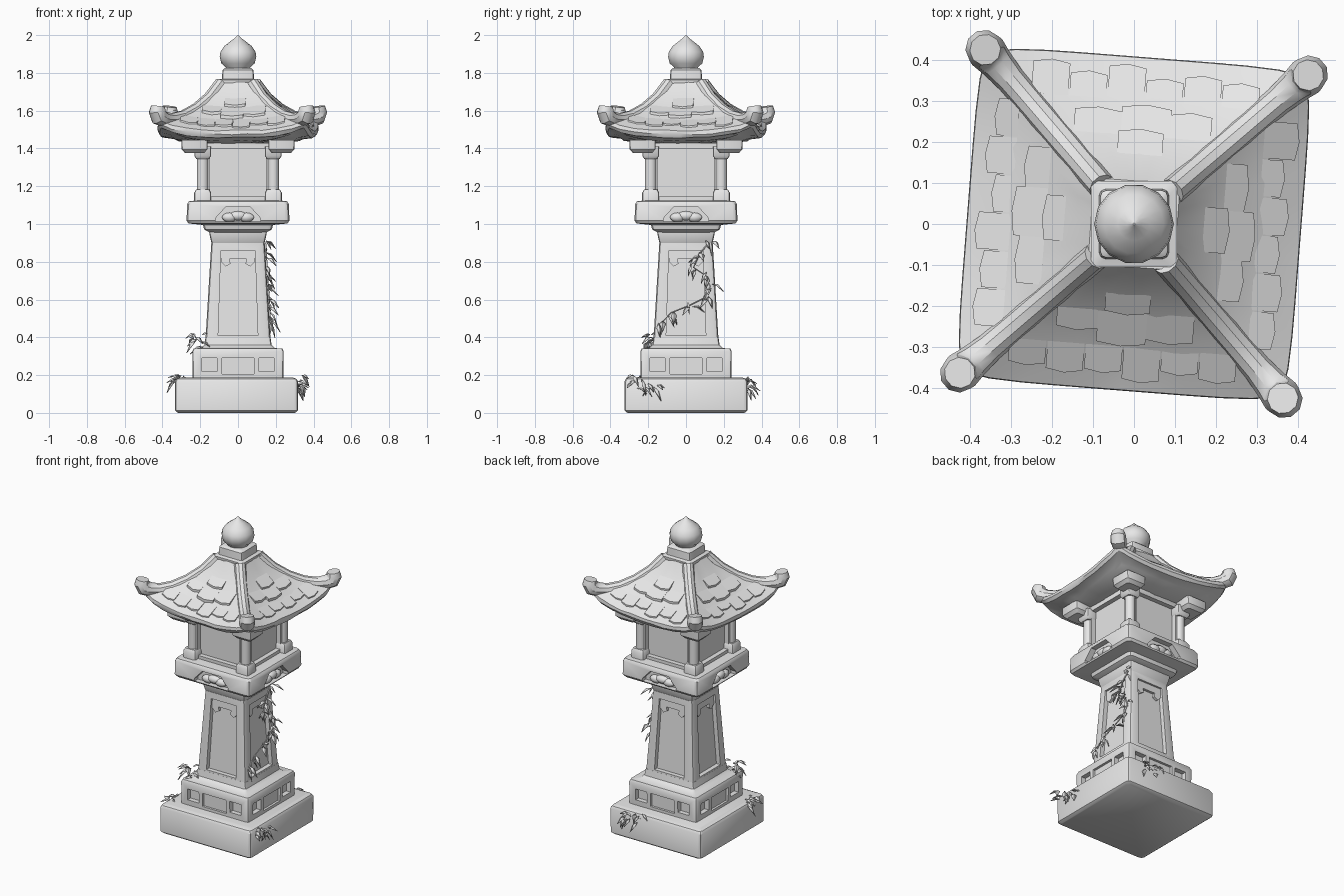
import bpy, bmesh, math, random
from mathutils import Vector, Matrix

random.seed(4)
if "Cube" in bpy.data.objects:
    bpy.data.objects.remove(bpy.data.objects["Cube"])

stone = bpy.data.materials.new("grey stone")
stone.use_nodes = True
GREY = (0.8, 0.8, 0.8, 1)
stone.diffuse_color = GREY
stone.node_tree.nodes["Principled BSDF"].inputs["Base Color"].default_value = GREY
parts = []


def finish(name, bm):
    bmesh.ops.recalc_face_normals(bm, faces=bm.faces)
    mesh = bpy.data.meshes.new(name)
    bm.to_mesh(mesh)
    bm.free()
    mesh.materials.append(stone)
    obj = bpy.data.objects.new(name, mesh)
    bpy.context.collection.objects.link(obj)
    parts.append(obj)
    return obj


def build(name, lofts):
    """Each loft is a list of closed rings, skinned and capped."""
    bm = bmesh.new()
    for rings in lofts:
        loops = [[bm.verts.new(p) for p in ring] for ring in rings]
        n = len(loops[0])
        for a, b in zip(loops, loops[1:]):
            for i in range(n):
                j = (i + 1) % n
                bm.faces.new((a[i], a[j], b[j], b[i]))
        bm.faces.new(loops[0][::-1])
        bm.faces.new(loops[-1])
    return finish(name, bm)


def turn(p, k, extra=0):
    return Matrix.Rotation(k * math.pi / 2 + extra, 3, "Z") @ Vector(p)


def square(h, z, c=0.015, cx=0, cy=0):
    """Square ring with rounded corners."""
    pts = []
    for k in range(4):
        for a in (0, 45, 90):
            r = math.radians(a)
            p = (h - c + c * math.cos(r), h - c + c * math.sin(r), z)
            pts.append(turn(p, k) + Vector((cx, cy, 0)))
    return pts


def tier(profile, c=0.015, cx=0, cy=0):
    return [square(h, z, c, cx, cy) for h, z in profile]


def side_prisms(outlines, inner, outer):
    """Outlines in (across, height) extruded between two depths on all four sides."""
    return [[[turn((u, -f(z), z), k) for u, z in o] for f in (inner, outer)]
            for k in range(4) for o in outlines]


def rect(u0, u1, z0, z1):
    return [(u0, z0), (u1, z0), (u1, z1), (u0, z1)]


def carve(obj, outlines, inner):
    cutter = build("cutter", side_prisms(outlines, inner, lambda z: 0.6))
    parts.remove(cutter)
    cutter.hide_render = True
    mod = obj.modifiers.new("carve", "BOOLEAN")
    mod.operation, mod.solver, mod.object = "DIFFERENCE", "EXACT", cutter
    bpy.context.view_layer.objects.active = obj
    bpy.ops.object.modifier_apply(modifier=mod.name)
    bpy.data.objects.remove(cutter)


def tube(path, radii, side, sides=8):
    rings = []
    for i, p in enumerate(path):
        t = (path[min(i + 1, len(path) - 1)] - path[max(i - 1, 0)]).normalized()
        up = t.cross(side).normalized()
        rings.append([p + radii[i] * (math.cos(a) * side + math.sin(a) * up)
                      for a in (j * math.tau / sides for j in range(sides))])
    return rings


# Foundation block and footing with sunken panels
build("foundation", [tier([(0.31, 0), (0.325, 0.012), (0.326, 0.165), (0.318, 0.18),
                           (0.3, 0.187)], 0.02, -0.008, 0)])
footing = build("footing", [tier([(0.24, 0.18), (0.242, 0.325), (0.235, 0.34), (0.195, 0.343),
                                  (0.178, 0.36), (0.172, 0.4)])])
carve(footing, [rect(-0.19, -0.11, 0.22, 0.29), rect(0.11, 0.19, 0.22, 0.29)], lambda z: 0.21)
carve(footing, [rect(-0.085, 0.085, 0.205, 0.29)], lambda z: 0.226)


# Tapered shaft with arched panels and scroll headers
def shaft_half(z):
    return 0.172 - 0.06 * (z - 0.39)


shaft = build("shaft", [tier([(shaft_half(z), z) for z in (0.39, 0.9)], 0.02)])
carve(shaft, [[(-0.105, 0.41), (0.105, 0.41), (0.09, 0.86), (-0.09, 0.86)]],
      lambda z: shaft_half(z) - 0.028)
header = [(-0.09, 0.86), (-0.09, 0.8), (-0.065, 0.775), (-0.04, 0.79), (-0.045, 0.815),
          (0.045, 0.815), (0.04, 0.79), (0.065, 0.775), (0.09, 0.8), (0.09, 0.86)]
build("shaft_headers", side_prisms([header], lambda z: shaft_half(z) - 0.04,
                                   lambda z: shaft_half(z) - 0.012))
build("shaft_collar", [tier([(0.135, 0.89), (0.142, 0.905), (0.152, 0.95), (0.152, 0.962),
                             (0.16, 0.965)])])

# Platform with carved arches and blossoms
platform = build("platform", [tier([(0.15, 0.955), (0.18, 0.972), (0.185, 0.995), (0.262, 1.003),
                                    (0.272, 1.018), (0.27, 1.105), (0.26, 1.12), (0.22, 1.125)],
                                   0.025)])
arch = [(-0.12, 1.012), (0.12, 1.012), (0.12, 1.03), (0.065, 1.09), (-0.065, 1.09), (-0.12, 1.03)]
carve(platform, [arch], lambda z: 0.235)
for k in range(4):
    for j, (u, w) in enumerate(((-0.045, 0.042), (0, 0.05), (0.045, 0.042))):
        bm = bmesh.new()
        bmesh.ops.create_uvsphere(bm, u_segments=10, v_segments=6, radius=1)
        for v in bm.verts:
            v.co = turn((u + v.co.x * w, -0.238 + v.co.y * 0.025,
                         1.035 + 0.008 * (j == 1) + v.co.z * 0.025), k)
        finish("blossom", bm)

# Lamp chamber with recessed walls
chamber = build("chamber", [tier([(0.2, 1.115), (0.2, 1.43)], 0.02)])
carve(chamber, [rect(-0.148, 0.148, 1.145, 1.4)], lambda z: 0.17)

# Corner posts with feet and stepped brackets
for sx in (-1, 1):
    for sy in (-1, 1):
        x, y = sx * 0.187, sy * 0.187
        build("post", [[[Vector((x + 0.031 * math.cos(a), y + 0.031 * math.sin(a), z))
                         for a in (i * math.tau / 12 for i in range(12))] for z in (1.12, 1.4)]])
        build("post_foot", [tier([(0.045, 1.115), (0.045, 1.165), (0.036, 1.182)], 0.012, x, y)])
        build("post_bracket", [
            tier([(0.034, 1.345), (0.044, 1.36), (0.044, 1.41)], 0.008, x, y),
            tier([(0.05, 1.375), (0.068, 1.395), (0.07, 1.445)], 0.012, sx * 0.23, sy * 0.23)])

# Swept roof, turned slightly on its supports
TWIST = math.radians(-4.5)
SLOPE = [(0.105, 1.75), (0.14, 1.7), (0.2, 1.635), (0.27, 1.575), (0.34, 1.53), (0.405, 1.495)]
UNDER = [(0.17, 1.425), (0.32, 1.44), (0.335, 1.45), (0.395, 1.457), (0.407, 1.475)]


def lift(x, d):
    return 0.055 * (d / 0.4) ** 2 * abs(x / d) ** 3


def slope_z(x, d):
    for (d0, z0), (d1, z1) in zip(SLOPE, SLOPE[1:]):
        if d <= d1:
            break
    return z0 + (z1 - z0) * (d - d0) / (d1 - d0) + lift(x, d)


def roof_ring(d, z):
    pts = []
    for k in range(4):
        for i in range(10):
            u = i / 5 - 1
            s = d * (1 - 0.04 * u ** 6)
            wobble = random.uniform(-0.003, 0.003)
            pts.append(turn((u * s, -s, z + lift(u * d, d) + wobble), k, TWIST))
    return pts


build("roof", [[roof_ring(d, z) for d, z in UNDER + SLOPE[::-1]]])

# Raised slates on each slope
rows = [(-0.055, 0.055, 0.17, 0.228, 0.014), (-0.17, -0.07, 0.215, 0.275, 0.014),
        (-0.07, 0.05, 0.215, 0.295, 0.016), (0.05, 0.165, 0.215, 0.28, 0.014)]
rows += [(-0.28 + 0.093 * i, -0.19 + 0.093 * i, 0.3, 0.36 + 0.02 * (i % 2), 0.008)
         for i in range(6)]
slates = []
for k in range(4):
    for x0, x1, d0, d1, rise in rows:
        d1 += random.uniform(-0.008, 0.008)
        outline = [(x0, d0, 0), (x0, d1 - 0.008, 1), ((x0 + x1) / 2, d1, 1),
                   (x1, d1 - 0.008, 1), (x1, d0, 0)]
        slates.append([[turn((x, -d, slope_z(x, d) + (rise * low if top else -0.012)), k, TWIST)
                        for x, d, low in outline] for top in (0, 1)])
build("roof_slates", slates)

# Hip ridges ending in upturned knobs
hip = [(0.12, 1.745, 0.034), (0.2, 1.665, 0.034), (0.29, 1.605, 0.035), (0.38, 1.567, 0.035),
       (0.46, 1.552, 0.036), (0.515, 1.555, 0.042), (0.55, 1.568, 0.048), (0.562, 1.595, 0.046),
       (0.558, 1.622, 0.038)]
ridges = []
for k in range(4):
    a = math.pi / 4 + TWIST + k * math.pi / 2
    side = Vector((-math.sin(a), math.cos(a), 0))
    path = [Vector((r * math.cos(a), r * math.sin(a), z)) for r, z, w in hip]
    ridges.append(tube(path, [w for r, z, w in hip], side, 10))
build("hip_ridges", ridges)

# Roof cap and onion finial
build("roof_cap", [tier([(0.1, 1.725), (0.105, 1.735), (0.105, 1.762), (0.085, 1.768),
                         (0.082, 1.815), (0.07, 1.825)])])
onion = [(0.06, 1.81), (0.065, 1.83), (0.088, 1.85), (0.097, 1.885), (0.093, 1.912),
         (0.073, 1.942), (0.04, 1.967), (0.018, 1.984), (0.002, 2.0)]
build("finial", [[[Vector((r * math.cos(a), r * math.sin(a), z))
                   for a in (i * math.tau / 14 for i in range(14))] for r, z in onion]])

# Ivy leaves and stems
ivy = bmesh.new()


def leaf(p, out, size):
    d = (out + Vector((random.uniform(-1, 1), random.uniform(-1, 1), random.uniform(-1.1, 0.3)))
         ).normalized()
    s = d.cross(Vector((0, 0, 1))).normalized() * size * 0.24
    up = s.cross(d).normalized() * size * 0.12
    mid = p + d * size * 0.45
    a, l, r, m, t = (ivy.verts.new(q) for q in (p, mid - s, mid + s, mid + up,
                                                p + d * size - Vector((0, 0, size * 0.3))))
    for f in ((a, m, l), (a, r, m), (l, m, t), (m, r, t)):
        ivy.faces.new(f)


def cluster(center, out, spread, count):
    for i in range(count):
        jitter = Vector([random.uniform(-w, w) for w in spread])
        leaf(Vector(center) + jitter, Vector(out), random.uniform(0.05, 0.075))


cluster((0.325, -0.22, 0.17), (0.5, 0, 0), (0.015, 0.07, 0.04), 13)
cluster((0.14, 0.33, 0.17), (0, 0.5, 0), (0.06, 0.015, 0.04), 12)
cluster((-0.31, -0.2, 0.185), (-0.5, -0.1, 0.2), (0.03, 0.06, 0.015), 11)
cluster((-0.21, -0.18, 0.385), (-0.3, -0.2, 0), (0.025, 0.025, 0.035), 11)
trail = [(0.12, 0.9), (0.07, 0.84), (0.04, 0.77), (0.1, 0.73), (0.13, 0.67), (0.1, 0.61),
         (0.02, 0.57), (-0.08, 0.53), (-0.13, 0.48)]
path = [Vector((shaft_half(z) + 0.004, y, z)) for y, z in trail]
for p in path:
    cluster(p, (0.3, 0, -0.4), (0.004, 0.02, 0.02), 3)
leaves = finish("ivy_leaves", ivy)
leaves.modifiers.new("thickness", "SOLIDIFY").thickness = 0.003
build("ivy_stem", [tube(path, [0.004] * len(path), Vector((1, 0, 0)), 5)])

# Smooth shading with crisp edges
bpy.ops.object.select_all(action="DESELECT")
for obj in parts:
    obj.select_set(True)
bpy.context.view_layer.objects.active = parts[0]
bpy.ops.object.shade_smooth_by_angle(angle=math.radians(35))
